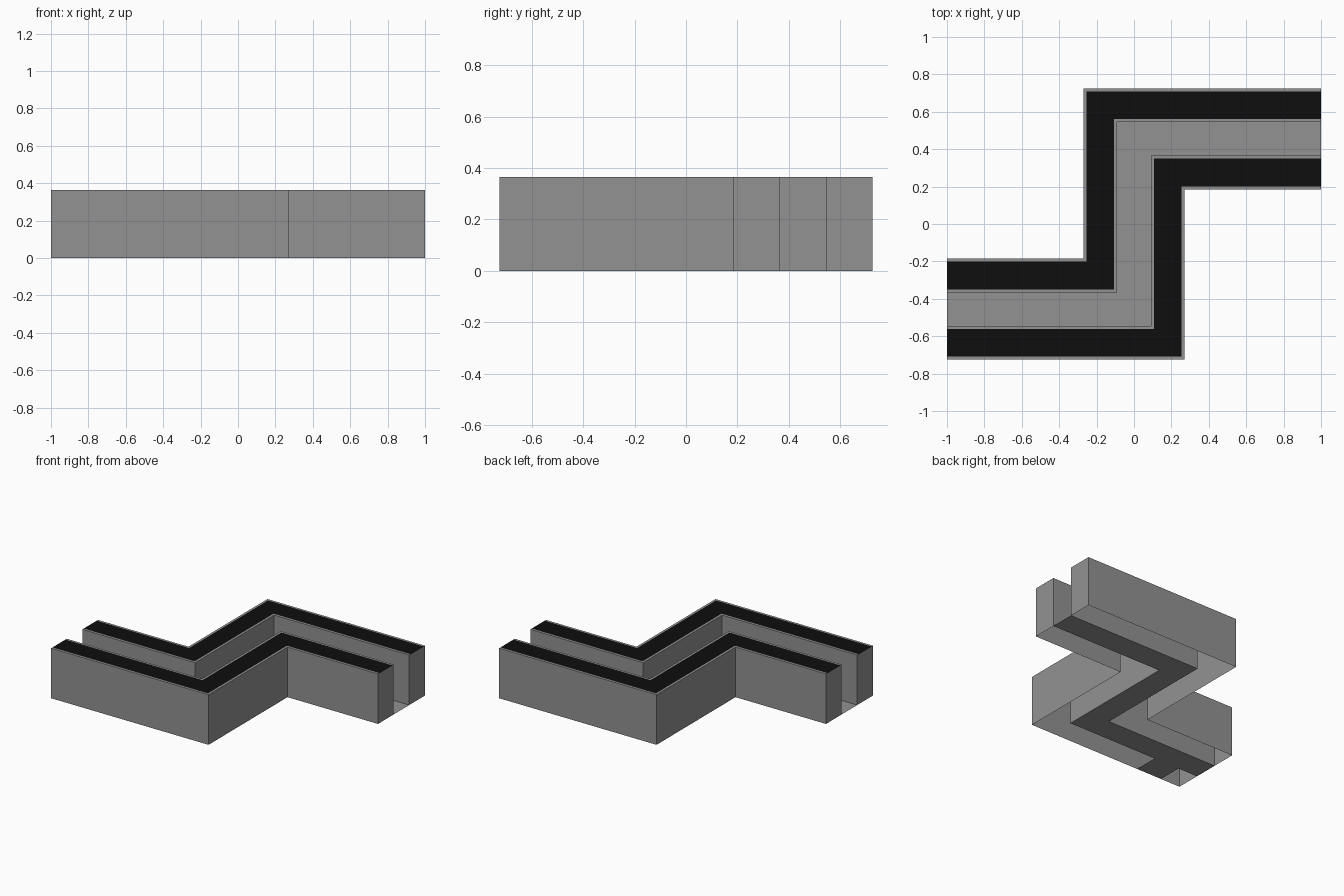
import bpy

if "Cube" in bpy.data.objects:
    bpy.data.objects.remove(bpy.data.objects["Cube"])

H = 0.365           # wall height
INNER, OUTER = 0.09, 0.27   # wall offsets from the centre line
RIM = 0.016         # grey edge beside the black top

grey = bpy.data.materials.new("dark_grey")
grey.diffuse_color = (0.29, 0.29, 0.29, 1)
grey.use_nodes = True
grey.node_tree.nodes["Principled BSDF"].inputs["Base Color"].default_value = grey.diffuse_color
black = bpy.data.materials.new("black_top")
black.diffuse_color = (0.004, 0.004, 0.004, 1)
black.use_nodes = True
black.node_tree.nodes["Principled BSDF"].inputs["Base Color"].default_value = black.diffuse_color


def path_at(d):
    """Z-shaped path shifted sideways by d."""
    return [(-1, -0.455 + d), (-d, -0.455 + d), (-d, 0.455 + d), (1, 0.455 + d)]


def add_mesh(name, verts, faces):
    mesh = bpy.data.meshes.new(name)
    mesh.from_pydata(verts, [], faces)
    mesh.materials.append(grey)
    obj = bpy.data.objects.new(name, mesh)
    bpy.context.collection.objects.link(obj)
    return obj


def sweep(name, profile, caps=False, black_span=None):
    """Sweep a (side offset, height) profile along the mitred path."""
    n = len(profile)
    verts = [(*path_at(d)[i], z) for i in range(4) for d, z in profile]
    faces = [(i * n + j, i * n + j + 1, (i + 1) * n + j + 1, (i + 1) * n + j)
             for i in range(3) for j in range(n - 1)]
    strips = len(faces)
    if caps:
        faces += [tuple(reversed(range(n))), tuple(range(3 * n, 4 * n))]
    obj = add_mesh(name, verts, faces)
    if black_span is not None:
        obj.data.materials.append(black)
        for k in range(black_span, strips, n - 1):
            obj.data.polygons[k].material_index = 1
    return obj


# Two hollow walls, open underneath, with black tops between grey rims
for name, a, b in (("back_wall", OUTER, INNER), ("front_wall", -INNER, -OUTER)):
    sweep(name, [(a, 0), (a, H), (a - RIM, H), (b + RIM, H), (b, H), (b, 0)],
          caps=True, black_span=2)

# Trench floor
sweep("trench_floor", [(INNER, 0), (-INNER, 0)])

# Small floor tab under the front wall
y0, y1 = -0.455 - OUTER, -0.455 - INNER
add_mesh("floor_tab", [(-0.84, y0, 0), (-0.635, y0, 0), (-0.635, y1, 0), (-0.84, y1, 0)],
         [(0, 1, 2, 3)])
